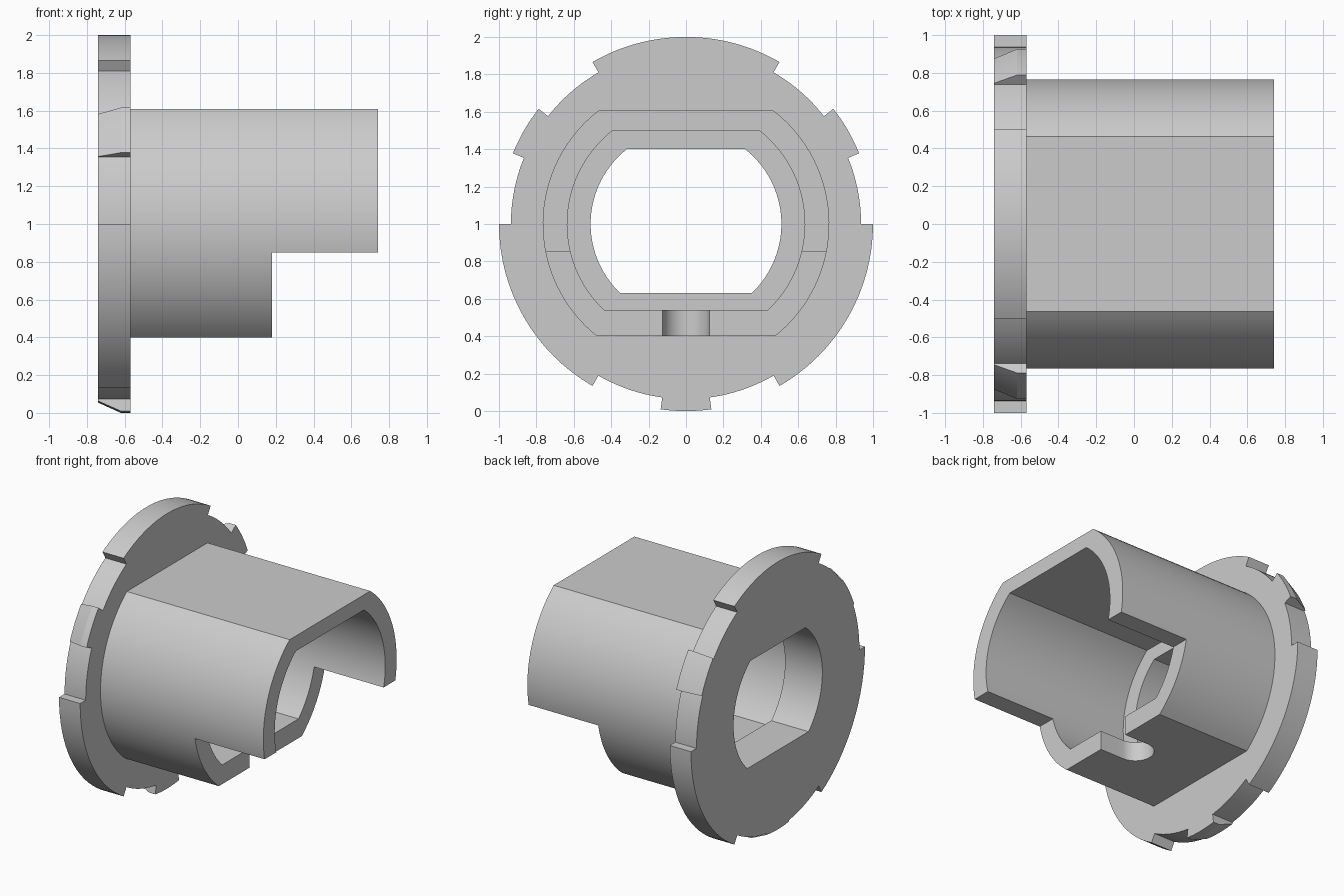
import bpy, bmesh
from math import sin, cos, asin, sqrt, radians, pi

cube = bpy.data.objects.get("Cube")
if cube:
    bpy.data.objects.remove(cube, do_unlink=True)

GREY = (0.6, 0.6, 0.6, 1.0)
mat = bpy.data.materials.new("plain grey")
mat.use_nodes = True
mat.diffuse_color = GREY
mat.node_tree.nodes["Principled BSDF"].inputs["Base Color"].default_value = GREY


def arc(r, a0, a1, n=32):
    """Arc points (y, z) about the axis, which lies at z = 1."""
    step = radians(a1 - a0) / n
    return [(r * cos(radians(a0) + i * step), 1 + r * sin(radians(a0) + i * step))
            for i in range(n + 1)]


def double_flat(r, bottom, top):
    """Circle cut off by a flat below and a flat above."""
    lo, hi = (asin((z - 1) / r) * 180 / pi for z in (bottom, top))
    return arc(r, lo, hi) + arc(r, 180 - hi, 180 - lo)


def loft(name, rings):
    """Solid through matching (x, points) rings along the x axis."""
    bm = bmesh.new()
    loops = [[bm.verts.new((x, y, z)) for y, z in pts] for x, pts in rings]
    n = len(loops[0])
    for a, b in zip(loops, loops[1:]):
        for i in range(n):
            j = (i + 1) % n
            bm.faces.new((a[i], a[j], b[j], b[i]))
    bm.faces.new(loops[0][::-1])
    bm.faces.new(loops[-1])
    bmesh.ops.recalc_face_normals(bm, faces=bm.faces)
    mesh = bpy.data.meshes.new(name)
    bm.to_mesh(mesh)
    bm.free()
    mesh.materials.append(mat)
    obj = bpy.data.objects.new(name, mesh)
    bpy.context.collection.objects.link(obj)
    return obj


def prism(name, pts, x0, x1):
    return loft(name, [(x0, pts), (x1, pts)])


def activate(obj):
    bpy.ops.object.select_all(action='DESELECT')
    obj.select_set(True)
    bpy.context.view_layer.objects.active = obj


def cut(obj, cutter):
    cutter.hide_render = True
    mod = obj.modifiers.new("cut", 'BOOLEAN')
    mod.operation = 'DIFFERENCE'
    mod.solver = 'EXACT'
    mod.object = cutter
    activate(obj)
    bpy.ops.object.modifier_apply(modifier=mod.name)
    bpy.data.objects.remove(cutter, do_unlink=True)


def rect(y0, y1, z0, z1):
    return [(y0, z0), (y1, z0), (y1, z1), (y0, z1)]


# Main dimensions along the axis
BACK, FACE, FLOOR, STEP, END = -0.74, -0.57, -0.44, 0.18, 0.74
ROOT, RIM = 0.936, 1.0


# Flange rim: wide lobes, recesses and three keys that taper towards the back
def flange_profile(key):
    half = [(key, -90, -82.2), (ROOT, -82.2, -60), (RIM, -60, 0), (ROOT, 0, 22.2),
            (key, 22.2, 38), (ROOT, 38, 60), (RIM, 60, 90)]
    right = [p for r, a, b in half for p in arc(r, a, b, 16)]
    return right + [(-y, z) for y, z in right[-2:0:-1]]


flange = loft("flange", [(BACK, flange_profile(0.946)), (-0.62, flange_profile(RIM)),
                         (FACE, flange_profile(RIM))])
bore = double_flat(0.51, 0.63, 1.40)
cut(flange, prism("bore_cutter", bore, -1, 0))

# Sleeve with a flat top and bottom, hollow down to a bored floor
sleeve = prism("sleeve", double_flat(0.766, 0.40, 1.61), FACE, END)
cut(sleeve, prism("cavity_cutter", double_flat(0.635, 0.54, 1.50), FLOOR, 1))
cut(sleeve, prism("floor_cutter", bore, -1, 0))
cut(sleeve, prism("step_cutter", rect(-1, 1, 0, 0.85), STEP, 1))

# Round-ended slot in the lower wall
bpy.ops.mesh.primitive_cylinder_add(vertices=48, radius=0.125, depth=0.3,
                                    location=(-0.01, 0, 0.45))
cut(sleeve, bpy.context.object)
cut(sleeve, prism("slot_cutter", rect(-0.125, 0.125, 0.3, 0.6), -0.01, 0.5))

for part in (flange, sleeve):
    activate(part)
    bpy.ops.object.shade_smooth_by_angle(angle=radians(20))
